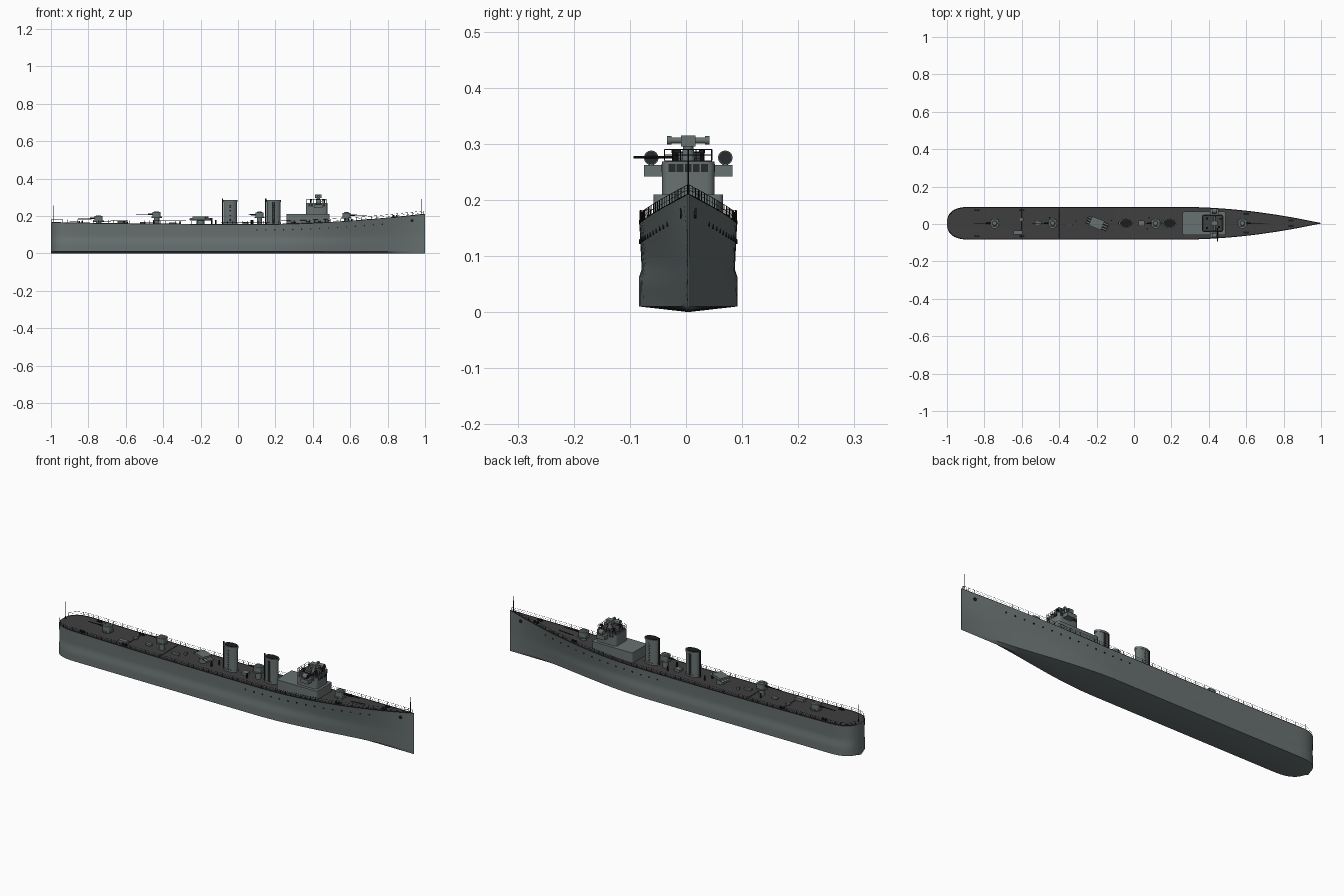
import bpy, bmesh, math
from mathutils import Vector, Matrix

if "Cube" in bpy.data.objects:
    bpy.data.objects.remove(bpy.data.objects["Cube"])


def material(name, rgb):
    m = bpy.data.materials.new(name)
    m.use_nodes = True
    m.diffuse_color = (*rgb, 1)
    m.node_tree.nodes["Principled BSDF"].inputs["Base Color"].default_value = (*rgb, 1)
    return m


GREY = material("ship grey", (0.14, 0.165, 0.165))
DECK = material("deck dark grey", (0.05, 0.05, 0.05))
BLACK = material("black metal", (0.012, 0.012, 0.012))
GLASS = material("window dark", (0.02, 0.023, 0.025))


def finish(name, bm, *mats, smooth=True):
    bmesh.ops.recalc_face_normals(bm, faces=bm.faces)
    me = bpy.data.meshes.new(name)
    bm.to_mesh(me)
    bm.free()
    for m in mats:
        me.materials.append(m)
    if smooth:
        me.shade_smooth()
        me.set_sharp_from_angle(angle=math.radians(35))
    ob = bpy.data.objects.new(name, me)
    ob.location.y = 0.004
    bpy.context.scene.collection.objects.link(ob)
    return ob


def box(bm, c, size, rot=0, bevel=0):
    mat = Matrix.Translation(c) @ Matrix.Rotation(rot, 4, 'Z') @ Matrix.Diagonal((*size, 1))
    vs = bmesh.ops.create_cube(bm, size=1, matrix=mat)["verts"]
    if bevel:
        es = [e for e in {e for v in vs for e in v.link_edges}
              if abs(e.verts[0].co.z - e.verts[1].co.z) > 1e-4]
        bmesh.ops.bevel(bm, geom=es, offset=bevel, segments=3, affect='EDGES', profile=0.5)


def rod(bm, p, q, r, r2=None, n=6, sy=1.0):
    p, q = Vector(p), Vector(q)
    d = q - p
    mat = (Matrix.Translation((p + q) / 2) @ d.to_track_quat('Z', 'Y').to_matrix().to_4x4()
           @ Matrix.Diagonal((1, sy, 1, 1)))
    bmesh.ops.create_cone(bm, cap_ends=True, segments=n, radius1=r,
                          radius2=r if r2 is None else r2, depth=d.length, matrix=mat)


# Hull shape rules
def deck_z(x):
    return 0.155 + 0.01 * max(0, -x) ** 2 + 0.055 * max(0, (x - 0.15) / 0.85) ** 1.8


def stern_round(x):
    u = min(1, max(0, (-0.87 - x) / 0.13))
    return max(0.02, (1 - u ** 2.6)) ** (1 / 2.6)


def deck_w(x):
    t = max(0, (x - 0.25) / 0.75)
    return max(0.0015, 0.087 * (1 - t ** 1.9) * stern_round(x))


def bottom_w(x):
    t = max(0, (x - 0.15) / 0.85)
    return max(0.001, 0.0435 * (1 + math.cos(math.pi * t)) * stern_round(x))


def side_w(x, z):
    f = z / deck_z(x)
    k = f ** 1.3
    bulge = 1.01 if z < 0.065 else 0.955 + 0.045 * max(0, f - 0.5) / 0.5
    return (bottom_w(x) * (1 - k) + deck_w(x) * k) * bulge


# Hull: loft of stations, deck coloured by the top strip
xs = [-0.87 - 0.13 * math.sin(i * math.pi / 20) for i in range(10, 0, -1)]
xs += [-0.87 + 1.87 * i / 44 for i in range(45)]
bm = bmesh.new()
rings = []
for x in xs:
    top = deck_z(x)
    half = [(side_w(x, z), z) for z in (0.01, 0.016, 0.04, 0.062, 0.076, 0.1, 0.13)]
    half.append((deck_w(x), top))
    ring = [(0, 0)] + half + [(-y, z) for y, z in reversed(half)]
    rings.append([bm.verts.new((x, y, z)) for y, z in ring])
n = len(rings[0])
for a, b in zip(rings, rings[1:]):
    for j in range(n):
        f = bm.faces.new((a[j], a[(j + 1) % n], b[(j + 1) % n], b[j]))
        f.material_index = 1 if j == n // 2 else 0
bm.faces.new(rings[0])
bm.faces.new(rings[-1])
finish("hull", bm, GREY, DECK)

# Railing and deck edge along both sides
bm = bmesh.new()
for s in (1, -1):
    pts = []
    count = 72
    for i in range(count + 1):
        x = -0.995 + 1.985 * i / count
        pts.append(Vector((x, s * (deck_w(x) - 0.001), deck_z(x))))
    for i, p in enumerate(pts):
        rod(bm, p, p + Vector((0, 0, 0.018)), 0.0008, n=4)
        if i:
            for h, r in ((0.001, 0.0014), (0.009, 0.0004), (0.018, 0.0006)):
                up = Vector((0, 0, h))
                rod(bm, pts[i - 1] + up, p + up, r, n=4)
finish("deck_railing", bm, BLACK, smooth=False)

# Portholes and anchor openings
bm = bmesh.new()
holes = [(0.1 + 0.048 * i, 0.03, 0.004) for i in range(15)] + [(0.93, 0.026, 0.009)]
for x, drop, r in holes:
    z = deck_z(x) - drop
    for s in (1, -1):
        y = side_w(x, z)
        rod(bm, (x, s * (y - 0.004), z), (x, s * (y + 0.002), z), r, n=10)
finish("portholes", bm, BLACK)

# Flagstaffs
for name, x, top in (("bow_staff", 0.98, 0.29), ("stern_staff", -0.985, 0.255)):
    bm = bmesh.new()
    rod(bm, (x, 0, deck_z(x)), (x, 0, top), 0.002, 0.001)
    finish(name, bm, BLACK)

# Bollards in pairs
bm = bmesh.new()
for x in (-0.84, -0.6, 0.6, 0.84):
    for s in (1, -1):
        y = s * (deck_w(x) - 0.017)
        box(bm, (x, y, deck_z(x) + 0.001), (0.028, 0.009, 0.004))
        for d in (-0.008, 0.008):
            rod(bm, (x + d, y, deck_z(x)), (x + d, y, deck_z(x) + 0.011), 0.004, n=8)
finish("bollards", bm, BLACK)

# Funnels with rim, dark mouth, steam pipe and ladder
for name, x in (("aft_funnel", -0.042), ("fore_funnel", 0.19)):
    bm = bmesh.new()
    for z0, z1, r in ((0.15, 0.28, 0.036), (0.15, 0.165, 0.039), (0.274, 0.284, 0.039)):
        rod(bm, (x, 0, z0), (x, 0, z1), r, n=32, sy=0.62)
    finish(name, bm, GREY)
    bm = bmesh.new()
    rod(bm, (x, 0, 0.28), (x, 0, 0.286), 0.034, n=32, sy=0.6)
    rod(bm, (x - 0.041, 0, 0.155), (x - 0.041, 0, 0.292), 0.0035, n=8)
    for s in (1, -1):
        for d in (-0.004, 0.004):
            rod(bm, (x + d, s * 0.0235, 0.16), (x + d, s * 0.0235, 0.275), 0.0007, n=4)
        for i in range(12):
            z = 0.165 + i * 0.009
            rod(bm, (x - 0.004, s * 0.0235, z), (x + 0.004, s * 0.0235, z), 0.0007, n=4)
    finish(name + "_fittings", bm, BLACK)

# Deckhouse and bridge
bm = bmesh.new()
box(bm, (0.375, 0, 0.178), (0.23, 0.124, 0.064), bevel=0.008)
finish("deckhouse", bm, GREY)
bm = bmesh.new()
box(bm, (0.42, 0, 0.238), (0.115, 0.094, 0.06), bevel=0.014)
for s in (1, -1):
    box(bm, (0.43, s * 0.062, 0.252), (0.045, 0.034, 0.02))
finish("bridge", bm, GREY)
bm = bmesh.new()
box(bm, (0.42, 0, 0.269), (0.105, 0.084, 0.003), bevel=0.012)
finish("bridge_roof", bm, DECK)

# Bridge windows as thin plates
bm = bmesh.new()
for i in range(-2, 3):
    box(bm, (0.4775, i * 0.0145, 0.257), (0.002, 0.012, 0.014))
for s in (1, -1):
    for x in (0.382, 0.396, 0.46):
        box(bm, (x, s * 0.047, 0.257), (0.011, 0.002, 0.014))
finish("bridge_windows", bm, GLASS, smooth=False)

# Railing round the bridge roof
bm = bmesh.new()
corners = [(0.368, -0.042), (0.472, -0.042), (0.472, 0.042), (0.368, 0.042)]
for i in range(4):
    a, b = Vector((*corners[i], 0.27)), Vector((*corners[(i + 1) % 4], 0.27))
    for h in (0.01, 0.02):
        rod(bm, a + Vector((0, 0, h)), b + Vector((0, 0, h)), 0.0008, n=4)
    for k in range(6):
        p = a.lerp(b, k / 6)
        rod(bm, p, p + Vector((0, 0, 0.02)), 0.001, n=4)
finish("bridge_railing", bm, BLACK, smooth=False)

# Searchlights on the bridge wings
bm = bmesh.new()
lens = bmesh.new()
for s in (1, -1):
    y = s * 0.066
    rod(bm, (0.43, y, 0.26), (0.43, y, 0.268), 0.005, n=8)
    rod(bm, (0.418, y, 0.275), (0.442, y, 0.275), 0.013, n=18)
    rod(lens, (0.441, y, 0.275), (0.4435, y, 0.275), 0.0115, n=18)
finish("searchlights", bm, GREY)
finish("searchlight_lenses", lens, GLASS)

# Rangefinder on its pedestal
bm = bmesh.new()
rod(bm, (0.43, 0, 0.268), (0.43, 0, 0.298), 0.012, 0.009, n=16)
box(bm, (0.43, 0, 0.305), (0.034, 0.026, 0.02))
rod(bm, (0.43, -0.036, 0.306), (0.43, 0.036, 0.306), 0.0055, n=14)
for s in (1, -1):
    rod(bm, (0.43, s * 0.03, 0.306), (0.43, s * 0.038, 0.306), 0.0075, n=14)
finish("rangefinder", bm, GREY)

# Bridge instruments and side-pointing light gun
bm = bmesh.new()
for x, y in ((0.39, 0.025), (0.39, -0.025), (0.462, 0.024), (0.455, -0.02)):
    rod(bm, (x, y, 0.268), (x, y, 0.285), 0.003, n=8)
    box(bm, (x, y, 0.287), (0.012, 0.01, 0.007))
rod(bm, (0.447, -0.025, 0.276), (0.447, -0.098, 0.276), 0.002, n=8)
finish("bridge_instruments", bm, BLACK)

# Deck guns: pedestal, shield and barrel
guns = (("stern_gun", -0.745, 0.0, -1), ("aft_gun", -0.435, 0.025, -1),
        ("mid_gun", 0.115, 0.025, -1), ("bow_gun", 0.58, 0.006, 1))
for name, x, lift, d in guns:
    z = deck_z(x)
    bm = bmesh.new()
    rod(bm, (x, 0, z - 0.002), (x, 0, z + lift + 0.014), 0.014, n=16)
    rod(bm, (x, 0, z + lift + 0.008), (x, 0, z + lift + 0.014), 0.028, n=20)
    box(bm, (x, 0, z + lift + 0.026), (0.042, 0.042, 0.025), bevel=0.01)
    rod(bm, (x, 0, z + lift + 0.038), (x, 0, z + lift + 0.043), 0.015, 0.011, n=16)
    finish(name, bm, GREY)
    bm = bmesh.new()
    h = z + lift + 0.027
    length = 0.06 if name == "mid_gun" else 0.11
    rod(bm, (x + d * 0.018, 0, h), (x + d * 0.045, 0, h), 0.004, n=10)
    rod(bm, (x + d * 0.04, 0, h), (x + d * length, 0, h), 0.0025, 0.0018, n=10)
    finish(name + "_barrel", bm, BLACK)

# Torpedo mount turned slightly on the deck
turn = Matrix.Translation((-0.2, 0, 0.155)) @ Matrix.Rotation(math.radians(-22), 4, 'Z')
bm = bmesh.new()
rod(bm, (0, 0, -0.002), (0, 0, 0.022), 0.02, n=18)
box(bm, (0, 0, 0.036), (0.07, 0.052, 0.012))
for k in (-1, 0, 1):
    rod(bm, (-0.055, k * 0.014, 0.028), (0.062, k * 0.014, 0.028), 0.006, n=12)
bm.transform(turn)
finish("torpedo_mount", bm, GREY)

# Lockers, hatches and vents on the deck
bm = bmesh.new()
for x, y, sx, sy, h in ((-0.62, -0.05, 0.048, 0.02, 0.014), (-0.6, 0.02, 0.02, 0.016, 0.008),
                        (-0.35, -0.01, 0.04, 0.012, 0.01), (-0.31, 0.012, 0.012, 0.012, 0.014),
                        (-0.51, 0.0, 0.03, 0.018, 0.008), (0.04, 0.0, 0.03, 0.03, 0.012)):
    box(bm, (x, y, deck_z(x) + h / 2 - 0.001), (sx, sy, h + 0.002))
finish("deck_lockers", bm, GREY, smooth=False)
bm = bmesh.new()
for x, y in ((-0.14, -0.02), (-0.12, 0.015), (-0.45, 0.03), (0.07, -0.03), (0.08, 0.03)):
    rod(bm, (x, y, 0.15), (x, y, 0.178), 0.004, n=8)
for x in (-0.6, -0.4):
    rod(bm, (x, -0.08, deck_z(x)), (x, 0.08, deck_z(x)), 0.0015, n=4)
rod(bm, (0.64, 0, deck_z(0.64)), (0.72, 0, deck_z(0.72)), 0.003, n=6)
finish("deck_fittings", bm, BLACK)
